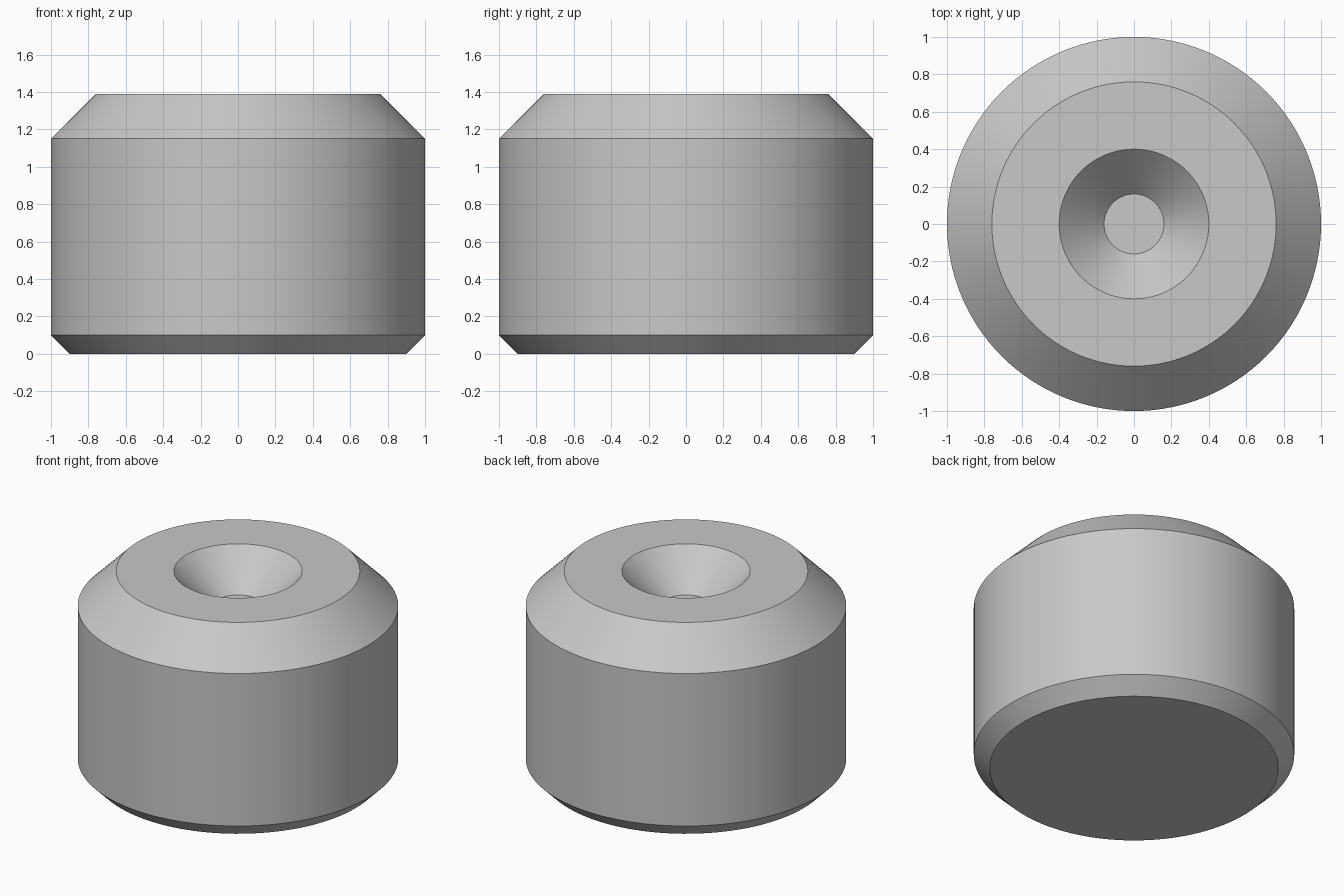
import bpy
import bmesh
import math

cube = bpy.data.objects.get("Cube")
if cube:
    bpy.data.objects.remove(cube, do_unlink=True)

SEGMENTS = 128

# Plain grey finish
grey = bpy.data.materials.new("light_grey")
grey.use_nodes = True
colour = (0.58, 0.58, 0.58, 1)
grey.diffuse_color = colour
grey.node_tree.nodes["Principled BSDF"].inputs["Base Color"].default_value = colour

# Radius and height: chamfered base, wall, wide top chamfer, countersunk recess
profile = [(0.90, 0), (1, 0.10), (1, 1.15), (0.76, 1.39), (0.40, 1.39), (0.16, 1.15)]

bm = bmesh.new()
rings = []
for radius, height in profile:
    ring = []
    for i in range(SEGMENTS):
        a = math.tau * i / SEGMENTS
        ring.append(bm.verts.new((radius * math.cos(a), radius * math.sin(a), height)))
    rings.append(ring)

# Walls between neighbouring rings
for low, high in zip(rings, rings[1:]):
    for i in range(SEGMENTS):
        j = (i + 1) % SEGMENTS
        bm.faces.new((low[i], low[j], high[j], high[i]))

# Flat underside and recess floor
bm.faces.new(rings[0][::-1])
bm.faces.new(rings[-1])

mesh = bpy.data.meshes.new("chamfered_body")
bm.to_mesh(mesh)
bm.free()
mesh.materials.append(grey)
body = bpy.data.objects.new("chamfered_body", mesh)
bpy.context.collection.objects.link(body)

# Smooth round walls with crisp rims
bpy.ops.object.select_all(action="DESELECT")
body.select_set(True)
bpy.context.view_layer.objects.active = body
bpy.ops.object.shade_smooth_by_angle(angle=math.radians(30))
